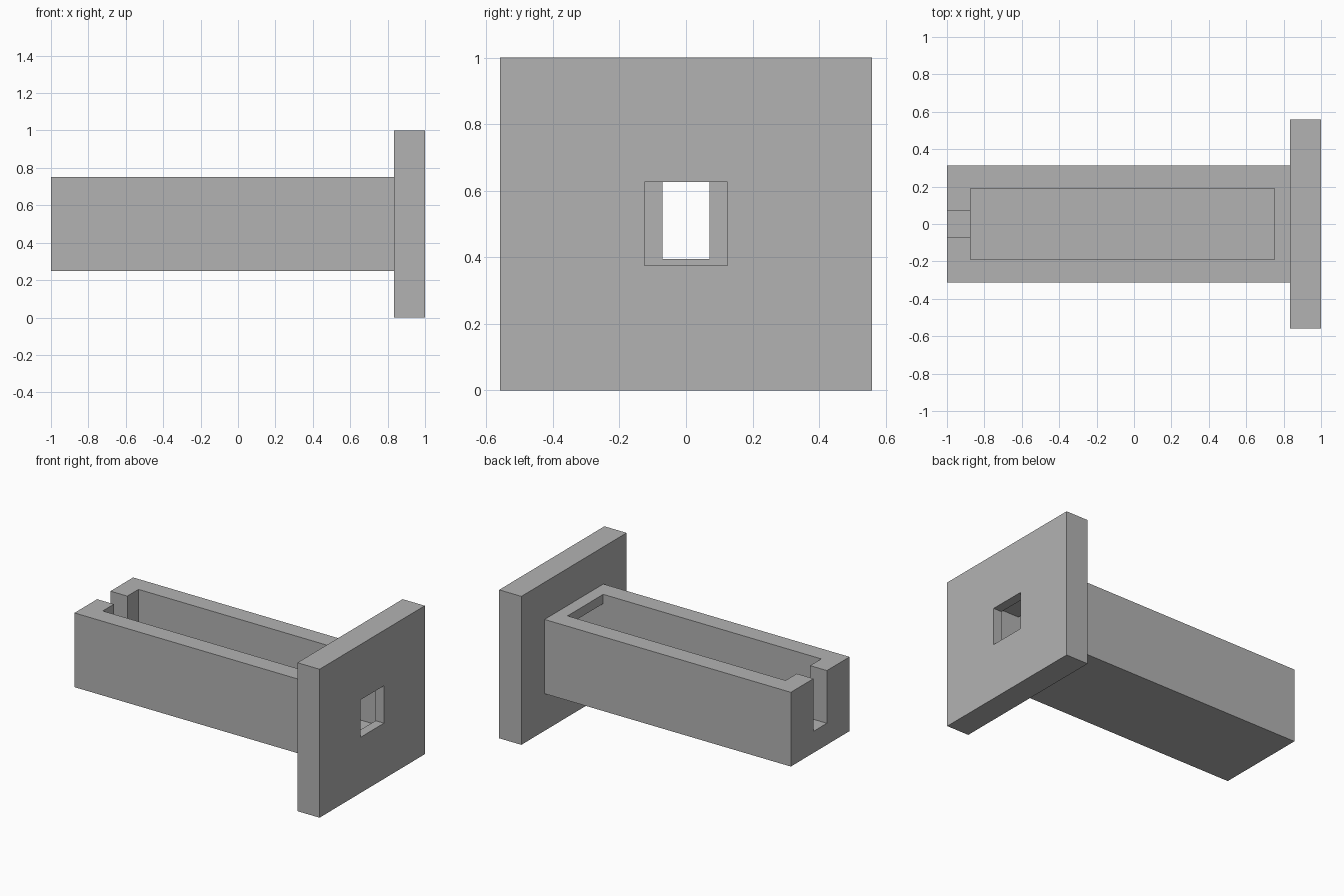
import bpy

cube = bpy.data.objects.get("Cube")
if cube:
    bpy.data.objects.remove(cube, do_unlink=True)

grey = bpy.data.materials.new("plain_grey")
colour = (0.45, 0.45, 0.45, 1)
grey.diffuse_color = colour
grey.use_nodes = True
grey.node_tree.nodes["Principled BSDF"].inputs["Base Color"].default_value = colour


def block(name, x, half_y, z):
    """Box spanning x and z ranges, symmetric in y."""
    bpy.ops.mesh.primitive_cube_add(
        size=1, location=((x[0] + x[1]) / 2, 0, (z[0] + z[1]) / 2))
    ob = bpy.context.object
    ob.name = name
    ob.scale = (x[1] - x[0], 2 * half_y, z[1] - z[0])
    bpy.ops.object.transform_apply(location=True, rotation=False, scale=True)
    ob.data.materials.append(grey)
    return ob


def combine(target, tool, operation):
    """Apply a boolean and discard the tool."""
    mod = target.modifiers.new(operation.title(), "BOOLEAN")
    mod.operation = operation
    mod.solver = "EXACT"
    mod.object = tool
    tool.hide_render = True
    bpy.context.view_layer.objects.active = target
    bpy.ops.object.modifier_apply(modifier=mod.name)
    bpy.data.objects.remove(tool, do_unlink=True)


# Long trough joined to the square end plate
body = block("trough_with_end_plate", (-1, 0.9), 0.3125, (0.25, 0.75))
combine(body, block("end_plate", (0.835, 1), 0.56, (0, 1)), "UNION")

# Open top of the trough
combine(body, block("top_opening", (-0.875, 0.75), 0.19, (0.3125, 0.9)), "DIFFERENCE")
# Cavity running on under the lip and into the plate
combine(body, block("inner_cavity", (0.6, 0.9375), 0.19, (0.3125, 0.6875)), "DIFFERENCE")
# Window through the plate
combine(body, block("plate_window", (0.85, 1.1), 0.125, (0.375, 0.627)), "DIFFERENCE")
# Open slot in the far end wall
combine(body, block("end_slot", (-1.1, -0.8), 0.071, (0.395, 0.9)), "DIFFERENCE")
